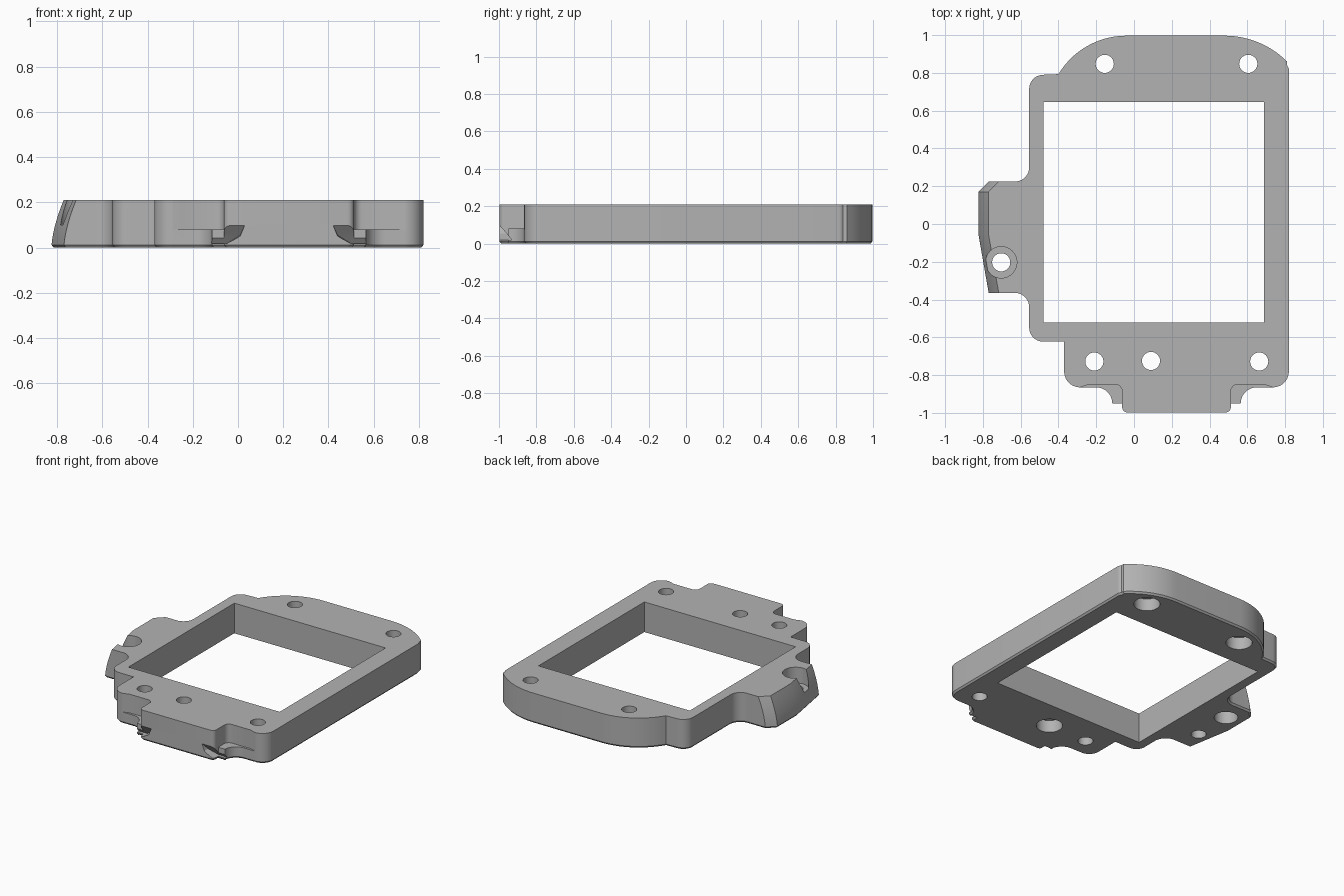
import bpy, bmesh
from math import cos, sin, pi, radians

if "Cube" in bpy.data.objects:
    bpy.data.objects.remove(bpy.data.objects["Cube"], do_unlink=True)

H = 0.21        # plate thickness
CH = 0.012      # bottom chamfer

grey = bpy.data.materials.new("mid grey")
grey.use_nodes = True
GREY = (0.45, 0.45, 0.45, 1)
grey.diffuse_color = GREY
grey.node_tree.nodes["Principled BSDF"].inputs["Base Color"].default_value = GREY


def arc(cx, cy, r, a0, a1, n=10):
    """Points on an arc, angles in degrees."""
    return [(cx + r * cos(radians(a0 + (a1 - a0) * i / n)),
             cy + r * sin(radians(a0 + (a1 - a0) * i / n))) for i in range(n + 1)]


def make_object(name, bm):
    bmesh.ops.recalc_face_normals(bm, faces=bm.faces)
    mesh = bpy.data.meshes.new(name)
    bm.to_mesh(mesh)
    bm.free()
    mesh.materials.append(grey)
    ob = bpy.data.objects.new(name, mesh)
    bpy.context.collection.objects.link(ob)
    return ob


def plate(name, outline, top, levels=1):
    """Extrude an outline in z steps, with a chamfered bottom rim."""
    bm = bmesh.new()
    rings = [[bm.verts.new((x, y, CH + (top - CH) * k / levels)) for x, y in outline]
             for k in range(levels + 1)]
    n = len(outline)
    for low, high in zip(rings, rings[1:]):
        for i in range(n):
            j = (i + 1) % n
            bm.faces.new((low[i], low[j], high[j], high[i]))
    bottom = bm.faces.new(rings[0][::-1])
    bm.faces.new(rings[-1])
    bm.normal_update()
    bmesh.ops.inset_region(bm, faces=[bottom], thickness=0.01, use_even_offset=True)
    for v in bottom.verts:
        v.co.z = 0
    return make_object(name, bm)


def cylinder(x, y, r, z0, z1):
    bm = bmesh.new()
    bmesh.ops.create_cone(bm, cap_ends=True, segments=40, radius1=r, radius2=r, depth=z1 - z0)
    bmesh.ops.translate(bm, verts=bm.verts, vec=(x, y, (z0 + z1) / 2))
    return make_object("hole_cutter", bm)


def hull(name, points):
    bm = bmesh.new()
    for p in points:
        bm.verts.new(p)
    bmesh.ops.convex_hull(bm, input=bm.verts)
    return make_object(name, bm)


def combine(target, tool, operation):
    mod = target.modifiers.new(operation.lower(), "BOOLEAN")
    mod.operation = operation
    mod.solver = "EXACT"
    mod.object = tool
    bpy.context.view_layer.objects.active = target
    bpy.ops.object.modifier_apply(modifier=mod.name)
    bpy.data.objects.remove(tool, do_unlink=True)


# Frame outline, counter-clockwise from the front tongue
outline = (
    arc(-0.035, -0.97, 0.028, 180, 270, 5) + arc(0.485, -0.97, 0.028, 270, 360, 5)
    + arc(0.548, -0.885, 0.035, 180, 90, 6)
    + [(0.69, -0.85)]
    + arc(0.735, -0.78, 0.085, 270, 360)
    + arc(0.785, 0.815, 0.035, 0, 45, 4)
    + arc(0.48, 0.53, 0.467, 45, 90, 14)
    + arc(-0.04, 0.577, 0.42, 90, 149, 14)
    + arc(-0.48, 0.715, 0.075, 90, 180)
    + arc(-0.63, 0.3, 0.075, 0, -90)
    + [(-0.77, 0.225), (-0.825, 0.17), (-0.825, -0.05), (-0.77, -0.365)]
    + arc(-0.63, -0.44, 0.075, 90, 0)
    + arc(-0.48, -0.548, 0.075, 180, 270)
    + [(-0.37, -0.623)]
    + arc(-0.285, -0.78, 0.085, 180, 270)
    + [(-0.24, -0.85)]
    + arc(-0.098, -0.885, 0.035, 90, 0, 6)
)
frame = plate("frame", outline, H, 8)

# Curve the outer wall of the side tab inwards towards the top
for v in frame.data.vertices:
    if v.co.x < -0.75:
        v.co.x += 0.054 * (v.co.z / H) ** 1.6

# Low flanges on both sides of the tongue, mirrored about its centre line
flange = ([(0.47, -0.81), (0.47, -0.95), (0.565, -0.95)]
          + arc(0.65, -0.95, 0.085, 180, 90) + [(0.735, -0.865), (0.735, -0.81)])
mirrored = [(0.45 - x, y) for x, y in reversed(flange)]
for shape in (flange, mirrored):
    combine(frame, plate("flange", shape, 0.08), "UNION")

# Sloped undercuts at the tongue corners
for side in (1, -1):
    pts = []
    for off, y, z in [(0.195, -1.02, 0.1), (0.195, -1.0, 0.1), (0.215, -1.02, 0.05),
                      (0.215, -0.96, 0.055), (0.275, -1.02, 0.018), (0.275, -0.93, 0.018)]:
        pts += [(0.225 + side * off, y, z), (0.225 + side * 0.38, y, z)]
    combine(frame, hull("undercut", pts), "DIFFERENCE")

# Window
combine(frame, hull("window_cutter", [(x, y, z) for x in (-0.48, 0.687)
                                      for y in (-0.522, 0.645) for z in (-0.1, 0.4)]),
        "DIFFERENCE")

# Screw holes: through holes, some with a wide seat below
seated = [(-0.155, 0.848), (0.605, 0.848), (0.09, -0.725)]
plain = [(-0.21, -0.728), (0.663, -0.728), (-0.703, -0.203)]
for x, y in seated + plain:
    combine(frame, cylinder(x, y, 0.048, -0.1, 0.4), "DIFFERENCE")
for x, y in seated:
    combine(frame, cylinder(x, y, 0.083, -0.1, 0.085), "DIFFERENCE")

# Side tab: wide seat from above and a blind pocket from below
combine(frame, cylinder(-0.703, -0.203, 0.083, 0.1, 0.4), "DIFFERENCE")
combine(frame, cylinder(-0.70, 0.07, 0.075, -0.1, 0.1), "DIFFERENCE")

# Smooth the arcs, keep the edges sharp
bpy.ops.object.select_all(action="DESELECT")
frame.select_set(True)
bpy.context.view_layer.objects.active = frame
bpy.ops.object.shade_smooth_by_angle(angle=radians(25))
